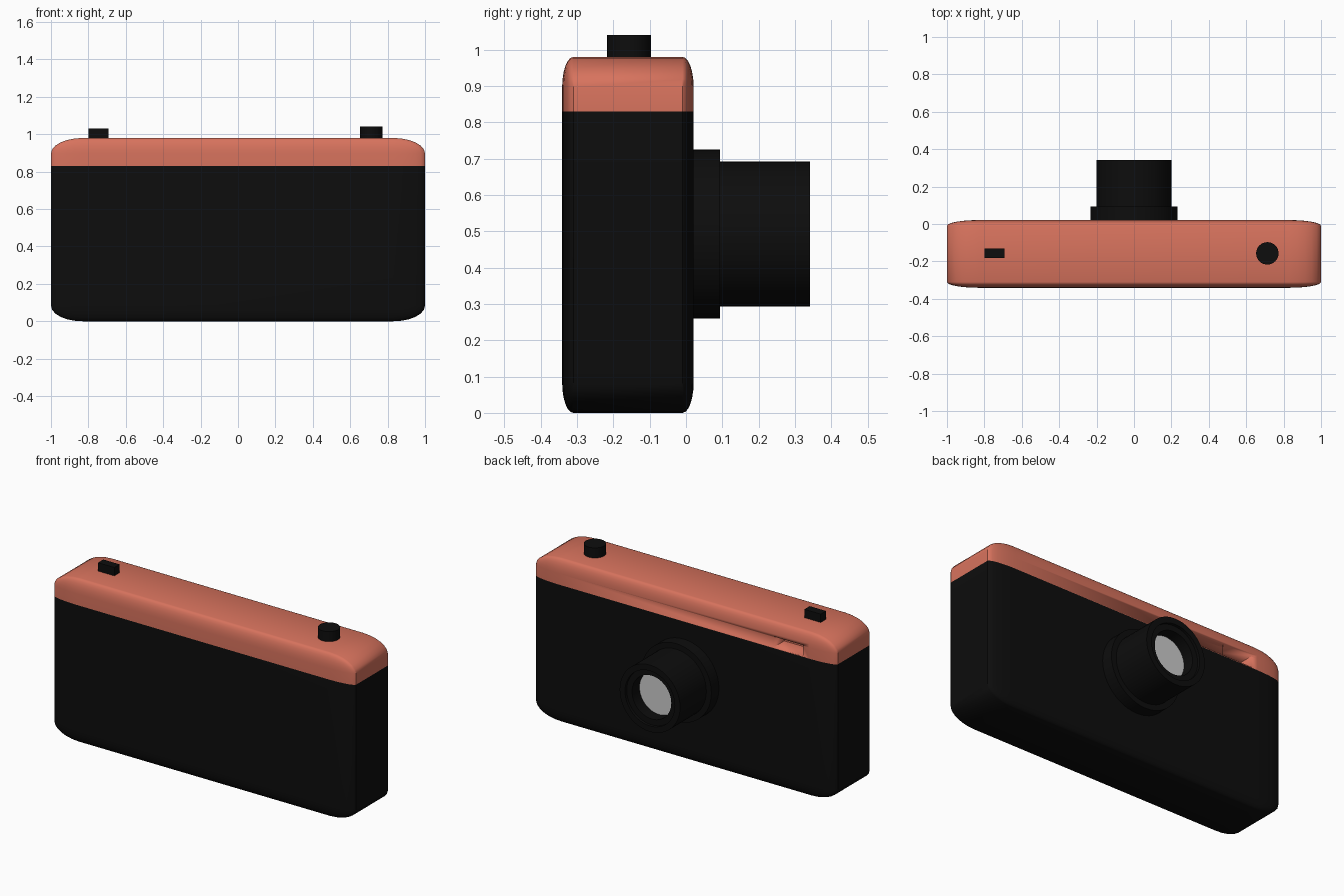
import bpy, bmesh
from math import cos, sin, pi, radians
from mathutils import Vector, Matrix

if "Cube" in bpy.data.objects:
    bpy.data.objects.remove(bpy.data.objects["Cube"])


def material(name, rgb):
    m = bpy.data.materials.new(name)
    m.diffuse_color = (*rgb, 1)
    m.use_nodes = True
    m.node_tree.nodes["Principled BSDF"].inputs["Base Color"].default_value = m.diffuse_color
    return m


BLACK = material("black_plastic", (0.004, 0.004, 0.004))
CORAL = material("coral_plastic", (0.68, 0.17, 0.11))


def finish(bm, name, mat=None):
    bmesh.ops.recalc_face_normals(bm, faces=bm.faces)
    me = bpy.data.meshes.new(name)
    bm.to_mesh(me)
    bm.free()
    ob = bpy.data.objects.new(name, me)
    bpy.context.collection.objects.link(ob)
    if mat:
        me.materials.append(mat)
    bpy.ops.object.select_all(action='DESELECT')
    bpy.context.view_layer.objects.active = ob
    ob.select_set(True)
    bpy.ops.object.shade_smooth_by_angle(angle=radians(35))
    return ob


def box(name, lo, hi, mat=None):
    lo, hi = Vector(lo), Vector(hi)
    bm = bmesh.new()
    bmesh.ops.create_cube(bm, size=1)
    bmesh.ops.scale(bm, vec=hi - lo, verts=bm.verts)
    bmesh.ops.translate(bm, vec=(lo + hi) / 2, verts=bm.verts)
    return finish(bm, name, mat)


def case_half(name, mat, keep_top):
    # rounded cube stretched into the case, then cut at the seam
    bm = bmesh.new()
    bmesh.ops.create_cube(bm, size=2)
    bmesh.ops.bevel(bm, geom=bm.edges[:], offset=0.17, segments=6,
                    profile=0.5, affect='EDGES')
    bmesh.ops.scale(bm, vec=(1, 0.181, 0.49), verts=bm.verts)
    bmesh.ops.translate(bm, vec=(0, -0.16, 0.49), verts=bm.verts)
    cut = bmesh.ops.bisect_plane(bm, geom=bm.verts[:] + bm.edges[:] + bm.faces[:],
                                 plane_co=(0, 0, 0.83), plane_no=(0, 0, 1),
                                 clear_inner=keep_top, clear_outer=not keep_top)
    rim = [e for e in cut["geom_cut"] if isinstance(e, bmesh.types.BMEdge)]
    bmesh.ops.contextual_create(bm, geom=rim)
    return finish(bm, name, mat)


def lathe(name, profile, mat=None, sides=48):
    # profile of (radius, y) turned around the lens axis
    bm = bmesh.new()
    rings = [[bm.verts.new((r * cos(2 * pi * i / sides), y, 0.4925 + r * sin(2 * pi * i / sides)))
              for i in range(sides)] for r, y in profile]
    for a, b in zip(rings, rings[1:]):
        for i in range(sides):
            j = (i + 1) % sides
            bm.faces.new((a[i], a[j], b[j], b[i]))
    bm.faces.new(rings[0])
    bm.faces.new(rings[-1])
    return finish(bm, name, mat)


# Case and coloured top cover
case_half("camera_body", BLACK, False)
cover = case_half("top_cover", CORAL, True)

# Viewfinder recess in the lens side of the cover
cutter = box("viewfinder_cutter", (-0.79, -0.08, 0.835), (-0.595, 0.1, 0.9))
cutter.hide_render = True
cutter.hide_viewport = True
mod = cover.modifiers.new("viewfinder", 'BOOLEAN')
mod.object = cutter
mod.solver = 'EXACT'

# Lens mount, barrel with recessed opening, and glass
lathe("lens_mount", [(0.233, 0.0), (0.233, 0.093)], BLACK)
lathe("lens_barrel", [(0.2, 0.05), (0.2, 0.342), (0.165, 0.342), (0.165, 0.325),
                      (0.13, 0.325), (0.13, 0.25)], BLACK)
lathe("lens_glass", [(0.129, 0.24), (0.129, 0.256)])

# Shutter button and small slider on the top
bm = bmesh.new()
bmesh.ops.create_cone(bm, cap_ends=True, segments=32, radius1=0.06, radius2=0.06, depth=0.1,
                      matrix=Matrix.Translation((0.713, -0.157, 0.99)))
finish(bm, "shutter_button", BLACK)
box("top_slider", (-0.8, -0.182, 0.95), (-0.692, -0.132, 1.03), BLACK)
